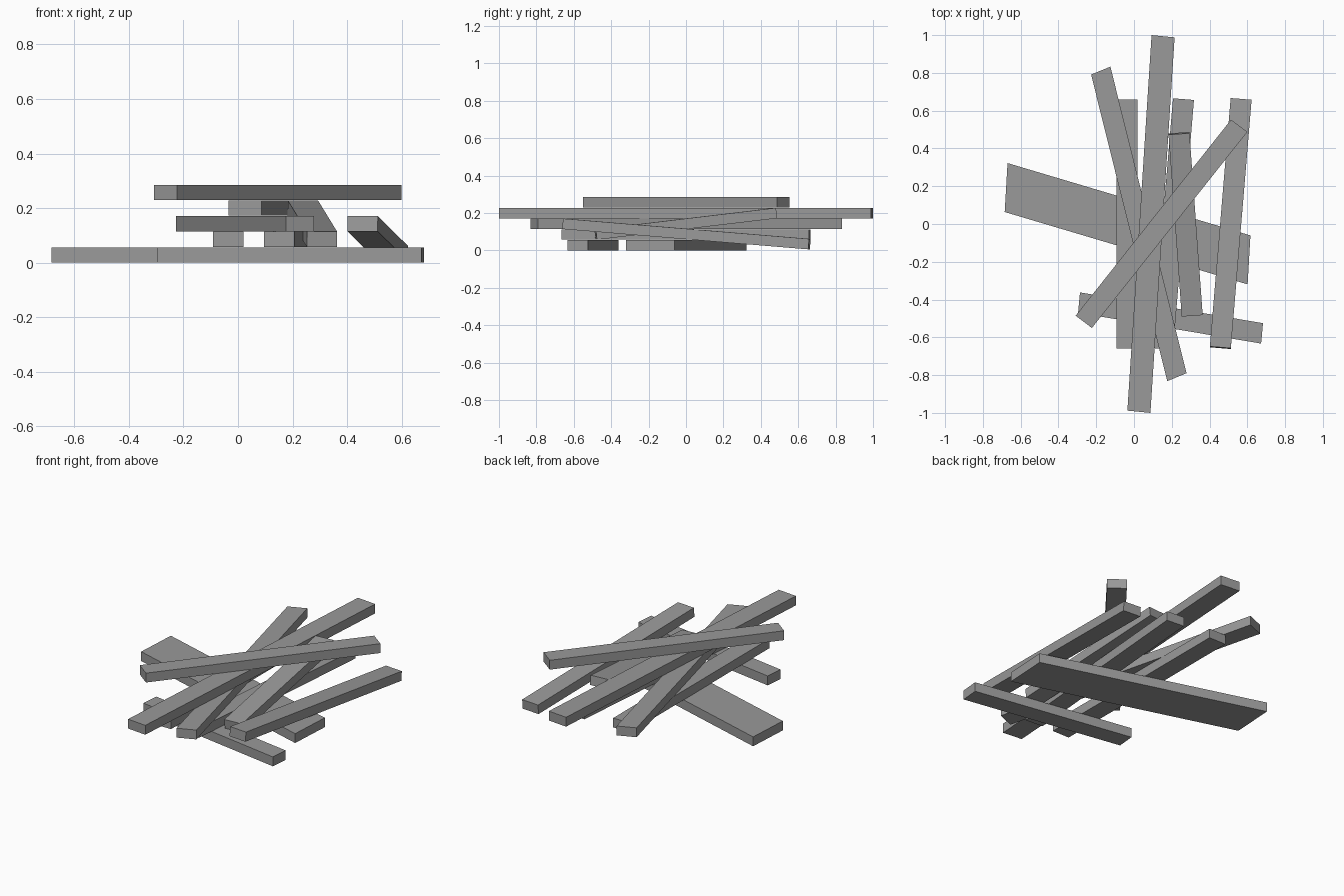
import bpy, bmesh
from mathutils import Matrix, Vector

if "Cube" in bpy.data.objects:
    bpy.data.objects.remove(bpy.data.objects["Cube"])

THICK = 0.056
LAYER = [0.028 + 0.0573 * i for i in range(5)]  # centre height of each layer

# Dark grey wood
wood = bpy.data.materials.new("dark_grey")
wood.diffuse_color = (0.32, 0.32, 0.32, 1)
wood.use_nodes = True
wood.node_tree.nodes["Principled BSDF"].inputs["Base Color"].default_value = wood.diffuse_color


def plank(name, a, b, width):
    """Plank running from end centre a to end centre b, with a full-width vector across."""
    a, b, w = Vector(a), Vector(b), Vector((*width, 0))
    axis = b - a
    up = axis.cross(w).normalized() * THICK
    if up.z < 0:
        up, w = -up, -w
    m = Matrix((axis, w, up)).transposed().to_4x4()
    m.translation = (a + b) / 2
    bm = bmesh.new()
    bmesh.ops.create_cube(bm, size=1.0, matrix=m)
    bmesh.ops.recalc_face_normals(bm, faces=bm.faces)
    mesh = bpy.data.meshes.new(name)
    bm.to_mesh(mesh)
    bm.free()
    mesh.materials.append(wood)
    obj = bpy.data.objects.new(name, mesh)
    bpy.context.collection.objects.link(obj)
    return obj


# Ground layer
plank("wide_base_plank", (-0.677, 0.193, LAYER[0]), (0.609, -0.19, LAYER[0]), (0.015, 0.259))
plank("short_base_plank", (-0.291, -0.416, LAYER[0]), (0.678, -0.579, LAYER[0]), (0.01, 0.108))

# Second layer
plank("straight_plank", (-0.036, -0.66, LAYER[1]), (-0.036, 0.66, LAYER[1]), (0.111, 0))
plank("angled_plank", (0.151, -0.661, LAYER[1]), (0.262, 0.661, LAYER[1]), (0.111, -0.009))

# Leaning planks
plank("leaning_plank_centre", (0.308, -0.483, LAYER[1]), (0.238, 0.48, LAYER[3]), (0.111, 0.008))
plank("leaning_plank_right", (0.457, -0.655, LAYER[2]), (0.567, 0.66, 0.034), (0.111, -0.009))

# Upper layers
plank("crossing_plank", (0.227, -0.811, LAYER[2]), (-0.176, 0.812, LAYER[2]), (0.102, 0.042))
plank("long_plank", (0.026, -0.994, LAYER[3]), (0.154, 0.994, LAYER[3]), (0.122, -0.012))
plank("top_plank", (-0.266, -0.518, LAYER[4]), (0.557, 0.52, LAYER[4]), (0.086, -0.065))
